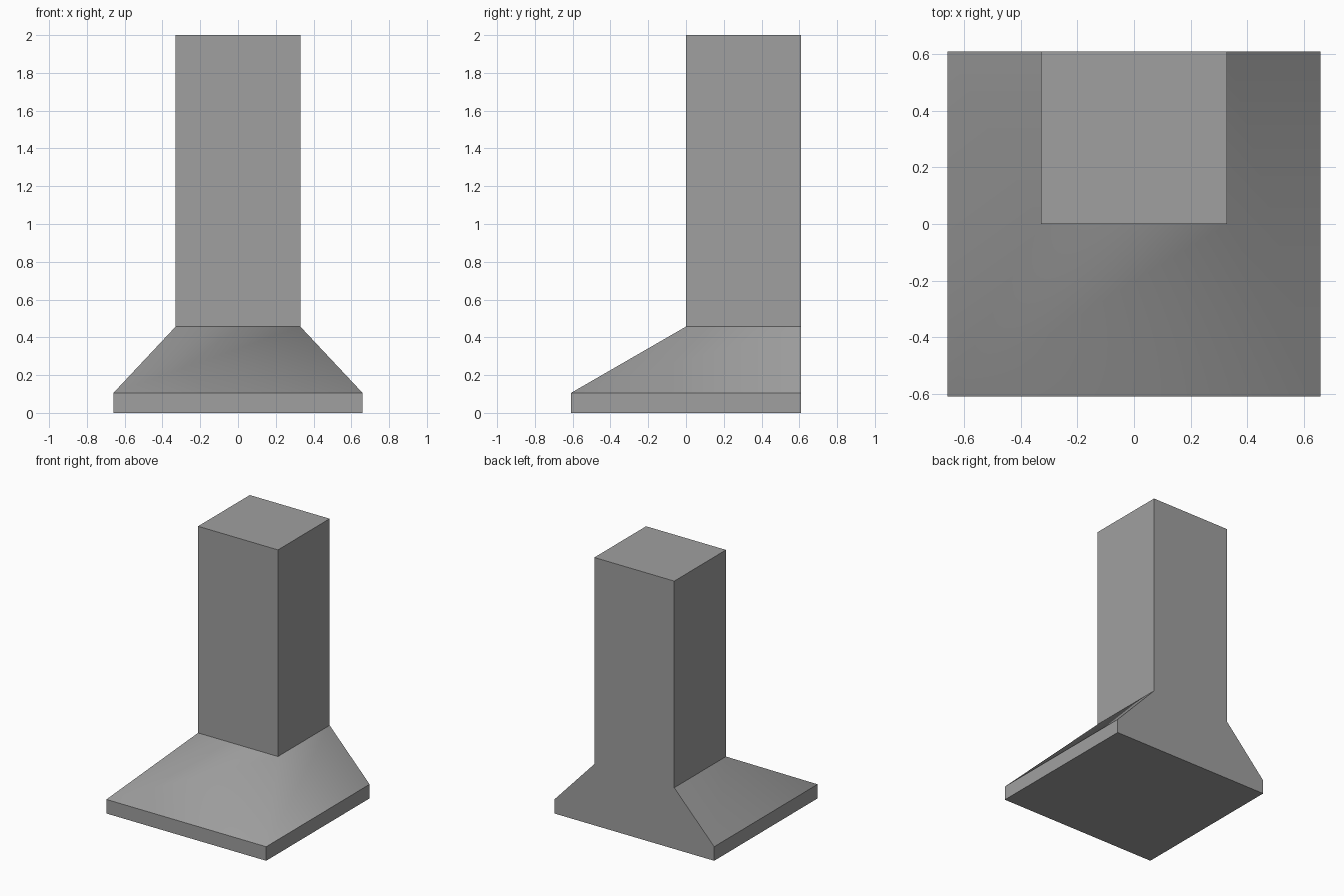
import bpy
import bmesh

cube = bpy.data.objects.get("Cube")
if cube:
    bpy.data.objects.remove(cube, do_unlink=True)

BACK = 0.61

steel = bpy.data.materials.new("brushed_grey")
steel.use_nodes = True
grey = (0.35, 0.35, 0.35, 1.0)
steel.diffuse_color = grey
steel.node_tree.nodes["Principled BSDF"].inputs["Base Color"].default_value = grey


def ring(bm, half_width, front, z):
    """Rectangle of vertices whose rear side lies on the wall plane."""
    corners = ((-half_width, front), (half_width, front),
               (half_width, BACK), (-half_width, BACK))
    return [bm.verts.new((x, y, z)) for x, y in corners]


# Sections of the hood from the rim up to the top of the flue
bm = bmesh.new()
rings = [ring(bm, 0.66, -0.61, 0.0),
         ring(bm, 0.66, -0.61, 0.105),
         ring(bm, 0.33, 0.0, 0.457),
         ring(bm, 0.33, 0.0, 2.0)]

# Rim, sloping canopy and flue walls
for level, (low, high) in enumerate(zip(rings, rings[1:])):
    for i in range(4):
        j = (i + 1) % 4
        face = bm.faces.new((low[i], low[j], high[j], high[i]))
        face.smooth = level == 1 and i != 2

# Closed underside and top
bm.faces.new(reversed(rings[0]))
bm.faces.new(rings[-1])

# Only the canopy's two hips blend smoothly
for edge in bm.edges:
    edge.smooth = all(face.smooth for face in edge.link_faces)

bm.normal_update()
mesh = bpy.data.meshes.new("extractor_hood")
bm.to_mesh(mesh)
bm.free()
mesh.materials.append(steel)
hood = bpy.data.objects.new("extractor_hood", mesh)
bpy.context.collection.objects.link(hood)
